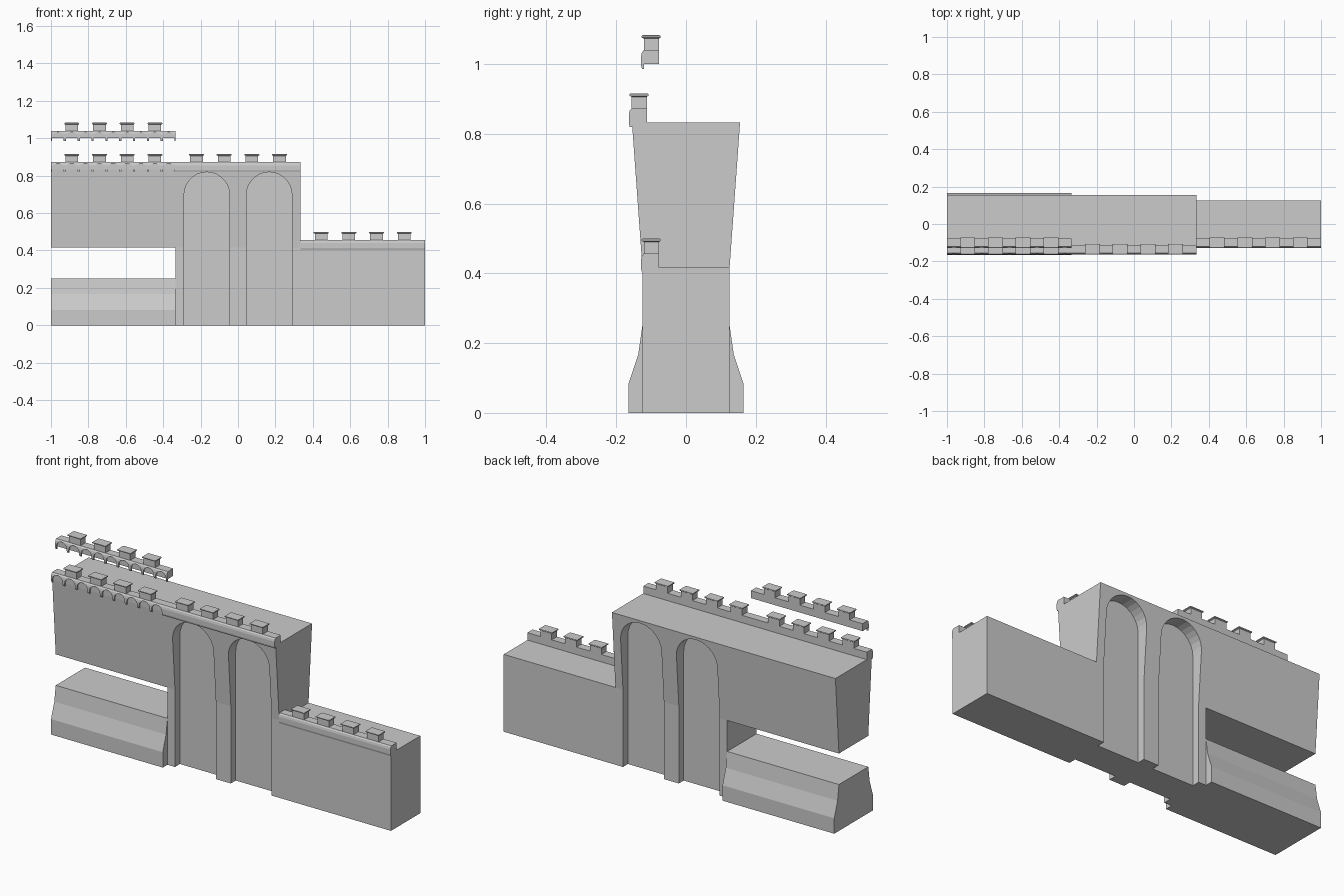
import bpy, bmesh, math

if "Cube" in bpy.data.objects:
    bpy.data.objects.remove(bpy.data.objects["Cube"])

W = 2 / 3          # module width
CELL = W / 9       # corbel arch spacing


def finish(name, bm):
    bmesh.ops.recalc_face_normals(bm, faces=bm.faces)
    me = bpy.data.meshes.new(name)
    bm.to_mesh(me)
    bm.free()
    ob = bpy.data.objects.new(name, me)
    bpy.context.collection.objects.link(ob)
    return ob


def loft(bm, rings):
    """Skin closed rings of points and cap both ends."""
    rows = [[bm.verts.new(p) for p in r] for r in rings]
    n = len(rows[0])
    for a, b in zip(rows, rows[1:]):
        for i in range(n):
            j = (i + 1) % n
            bm.faces.new((a[i], a[j], b[j], b[i]))
    bm.faces.new(rows[0])
    bm.faces.new(rows[-1])


def extrude_x(name, prof, x0):
    bm = bmesh.new()
    loft(bm, [[(x, y, z) for y, z in prof] for x in (x0, x0 + W)])
    return finish(name, bm)


def mirrored(half):
    return [(-y, z) for y, z in half] + [(y, z) for y, z in reversed(half)]


def arch_cutter(cx, sign):
    r, spring, seg = 0.122, 0.697, 14
    pts = [(cx - r, -0.1)]
    pts += [(cx + r * math.cos(math.pi * (1 - i / seg)),
             spring + r * math.sin(math.pi * i / seg)) for i in range(seg + 1)]
    pts.append((cx + r, -0.1))
    bm = bmesh.new()
    loft(bm, [[(x, sign * y, z) for x, z in pts] for y in (0.083, 0.3)])
    return finish("arch_cutter", bm)


def merlons(name, x0, dy, z0):
    bm = bmesh.new()
    # half width, front y, back y, height: body then bevelled cap
    rows = [(0.034, -0.121, -0.077, 0.04), (0.034, -0.121, -0.077, 0.073),
            (0.040, -0.127, -0.073, 0.076), (0.040, -0.127, -0.073, 0.081),
            (0.037, -0.124, -0.076, 0.083)]
    for k in range(4):
        cx = x0 + (2 * k + 1.5) * CELL
        loft(bm, [[(cx - h, f + dy, z0 + z), (cx + h, f + dy, z0 + z),
                   (cx + h, b + dy, z0 + z), (cx - h, b + dy, z0 + z)]
                  for h, f, b, z in rows])
    return finish(name, bm)


# front moulding outline of the parapet (height, y)
MOULD = [(-0.014, -0.126), (-0.004, -0.129), (0.022, -0.129),
         (0.033, -0.1265), (0.04, -0.121)]


def mould_y(z):
    for (z0, y0), (z1, y1) in zip(MOULD, MOULD[1:]):
        if z <= z1:
            return y0 + (y1 - y0) * max(0, z - z0) / (z1 - z0)
    return MOULD[-1][1]


def plain_parapet(name, x0, dy, z0):
    prof = [(-0.077, 0), (-0.077, 0.04)] + [(y, z) for z, y in reversed(MOULD)]
    prof += [(-0.12, -0.014), (-0.12, 0)]
    extrude_x(name, [(y + dy, z + z0) for y, z in prof], x0)
    merlons(name + "_merlons", x0, dy, z0)


def corbel_parapet(name, x0, dy, z0):
    # solid rear body
    body = [(-0.077, 0), (-0.077, 0.04), (-0.121, 0.04), (-0.121, 0)]
    extrude_x(name, [(y + dy, z + z0) for y, z in body], x0)
    # front moulding with a row of small arches cut into its lower edge
    cols = [(x0, -0.014)]
    r, seg = 0.031, 10
    for k in range(9):
        cx = x0 + (k + 0.5) * CELL
        cols.append((cx - r, -0.014))
        for i in range(seg + 1):
            a = math.pi * (1 - i / seg)
            cols.append((cx + r * math.cos(a), 0.002 + r * math.sin(a)))
        cols.append((cx + r, -0.014))
    cols.append((x0 + W, -0.014))
    bm = bmesh.new()
    rings = []
    for x, b in cols:
        zs = [b] + [max(b, z) for z, y in MOULD[1:]]
        ring = [(-0.1205, 0.04), (-0.1205, b)] + [(mould_y(z), z) for z in zs]
        rings.append([(x, y + dy, z + z0) for y, z in ring])
    loft(bm, rings)
    bmesh.ops.remove_doubles(bm, verts=bm.verts, dist=1e-5)
    finish(name + "_corbels", bm)
    merlons(name + "_merlons", x0, dy, z0)


# wall modules
extrude_x("battered_base", mirrored([(0.165, 0), (0.165, 0.083), (0.137, 0.167), (0.125, 0.25)]), -1)
extrude_x("flared_upper_wall", mirrored([(0.125, 0.417), (0.155, 0.833)]), -1)
extrude_x("plain_wall", mirrored([(0.125, 0), (0.125, 0.417)]), 1 / 3)
arch_wall = extrude_x("arched_wall", mirrored([(0.125, 0), (0.125, 0.417), (0.155, 0.833)]), -1 / 3)

# blind arch recesses on both faces
for cx in (-1 / 6, 1 / 6):
    for s in (-1, 1):
        cut = arch_cutter(cx, s)
        cut.hide_render = True
        m = arch_wall.modifiers.new("recess", 'BOOLEAN')
        m.operation, m.solver, m.object = 'DIFFERENCE', 'EXACT', cut
        bpy.context.view_layer.objects.active = arch_wall
        bpy.ops.object.modifier_apply(modifier=m.name)
        bpy.data.objects.remove(cut)

# parapets
corbel_parapet("floating_parapet", -1, 0, 1.0)
corbel_parapet("upper_left_parapet", -1, -0.035, 0.833)
plain_parapet("middle_parapet", -1 / 3, -0.035, 0.833)
plain_parapet("right_parapet", 1 / 3, 0, 0.417)
